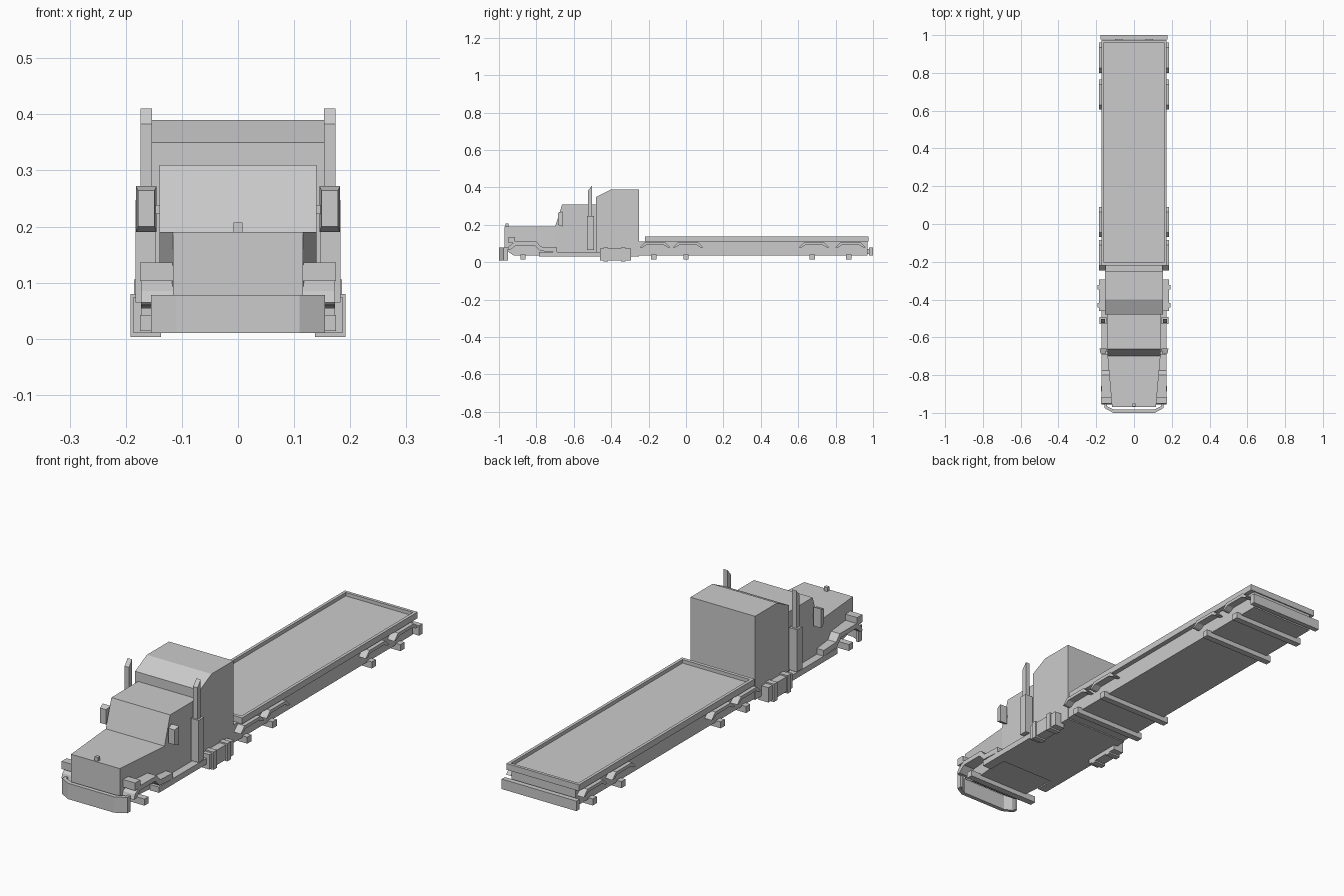
import bpy, bmesh

cube = bpy.data.objects.get("Cube")
if cube:
    bpy.data.objects.remove(cube, do_unlink=True)


def finish(name, bm, mirror=False):
    bmesh.ops.recalc_face_normals(bm, faces=bm.faces)
    mesh = bpy.data.meshes.new(name)
    bm.to_mesh(mesh)
    bm.free()
    obj = bpy.data.objects.new(name, mesh)
    bpy.context.scene.collection.objects.link(obj)
    if mirror:
        obj.modifiers.new("Mirror", "MIRROR").use_mirror_merge = False
    return obj


def extrude(name, points, offset, mirror=False):
    """Extrude a closed planar outline along an offset."""
    bm = bmesh.new()
    face = bm.faces.new([bm.verts.new(p) for p in points])
    moved = bmesh.ops.extrude_face_region(bm, geom=[face])["geom"]
    verts = [g for g in moved if isinstance(g, bmesh.types.BMVert)]
    bmesh.ops.translate(bm, verts=verts, vec=offset)
    return finish(name, bm, mirror)


def side_profile(name, yz, x0, x1, mirror=False):
    return extrude(name, [(x0, y, z) for y, z in yz], (x1 - x0, 0, 0), mirror)


def box(name, x, y, z, mirror=False):
    outline = [(y[0], z[0]), (y[1], z[0]), (y[1], z[1]), (y[0], z[1])]
    return side_profile(name, outline, x[0], x[1], mirror)


def taper(obj, test, factor, pivot=(0, 0, 0)):
    """Shrink the vertices that pass the test towards a pivot in x and z."""
    for v in obj.data.vertices:
        if test(v.co):
            v.co.x = pivot[0] + (v.co.x - pivot[0]) * factor
            if pivot[2]:
                v.co.z = pivot[2] + (v.co.z - pivot[2]) * factor


# Tractor body
hood = side_profile("hood", [(-0.97, 0.07), (-0.92, 0.035), (-0.70, 0.035),
                             (-0.70, 0.19), (-0.97, 0.19)], -0.14, 0.14)
taper(hood, lambda c: c.y < -0.9, 0.83)
side_profile("cab", [(-0.70, 0.03), (-0.48, 0.03), (-0.48, 0.31),
                     (-0.662, 0.31), (-0.70, 0.19)], -0.14, 0.14)
side_profile("sleeper", [(-0.48, 0.03), (-0.25, 0.03), (-0.25, 0.39),
                         (-0.40, 0.39), (-0.48, 0.35)], -0.154, 0.154)
box("hood_ornament", (-0.008, 0.008), (-0.965, -0.95), (0.185, 0.207))

# Wraparound front bumper
half = [(0.11, -1.0), (0.155, -0.975), (0.155, -0.953), (0.143, -0.953),
        (0.143, -0.965), (0.107, -0.982)]
outline = half + [(-x, y) for x, y in reversed(half)]
extrude("front_bumper", [(x, y, 0.01) for x, y in outline], (0, 0, 0.068))

# Front fenders, lamps and running boards
fender = [(-0.955, 0.065), (-0.948, 0.085), (-0.915, 0.11), (-0.80, 0.11),
          (-0.775, 0.083), (-0.69, 0.08), (-0.69, 0.055), (-0.78, 0.06),
          (-0.81, 0.09), (-0.91, 0.09), (-0.94, 0.065)]
side_profile("front_fender", fender, 0.11, 0.173, True)
box("headlight", (0.115, 0.175), (-0.95, -0.915), (0.103, 0.136), True)
box("running_board", (0.13, 0.173), (-0.785, -0.46), (0.03, 0.055), True)

# Mirrors, tapered towards the front
mirror = box("side_mirror", (0.145, 0.182), (-0.685, -0.66), (0.19, 0.272), True)
taper(mirror, lambda c: c.y < -0.67, 0.78, (0.163, 0, 0.235))
box("mirror_arm", (0.13, 0.15), (-0.675, -0.665), (0.222, 0.238), True)

# Exhausts with slanted tips
box("exhaust_muffler", (0.146, 0.183), (-0.53, -0.493), (0.065, 0.247), True)
side_profile("exhaust_stack", [(-0.524, 0.24), (-0.502, 0.24), (-0.502, 0.41),
                               (-0.524, 0.383)], 0.153, 0.174, True)

# Fuel tanks with straps
box("fuel_tank", (0.137, 0.186), (-0.46, -0.295), (0.01, 0.074), True)
for i, y in enumerate((-0.43, -0.335)):
    box(f"tank_strap_{i + 1}", (0.137, 0.192), (y - 0.012, y + 0.012),
        (0.003, 0.08), True)

# Trailer bed with raised rim
box("trailer_frame", (-0.152, 0.152), (-0.25, 0.97), (0.035, 0.112))
box("trailer_deck", (-0.173, 0.173), (-0.22, 0.975), (0.11, 0.122))
box("side_rim", (0.16, 0.173), (-0.22, 0.975), (0.11, 0.137), True)
box("front_rim", (-0.161, 0.161), (-0.22, -0.205), (0.11, 0.137))
box("rear_rim", (-0.161, 0.161), (0.962, 0.975), (0.11, 0.137))
box("rear_bumper", (-0.178, 0.178), (0.978, 1.0), (0.035, 0.078))
box("rear_bumper_mount", (0.06, 0.1), (0.96, 0.985), (0.045, 0.07), True)

# Wheel arches along the trailer
arch = [(-0.08, 0.08), (-0.054, 0.106), (0.054, 0.106), (0.08, 0.08),
        (0.066, 0.08), (0.046, 0.092), (-0.046, 0.092), (-0.066, 0.08)]
for i, y in enumerate((-0.165, 0.01, 0.685, 0.88)):
    side_profile(f"trailer_arch_{i + 1}", [(y + a, b) for a, b in arch],
                 0.125, 0.185, True)

# Axles
for i, y in enumerate((-0.872, -0.173, 0.0, 0.675, 0.87)):
    box(f"axle_{i + 1}", (-0.175, 0.175), (y - 0.014, y + 0.014), (0.014, 0.042))
